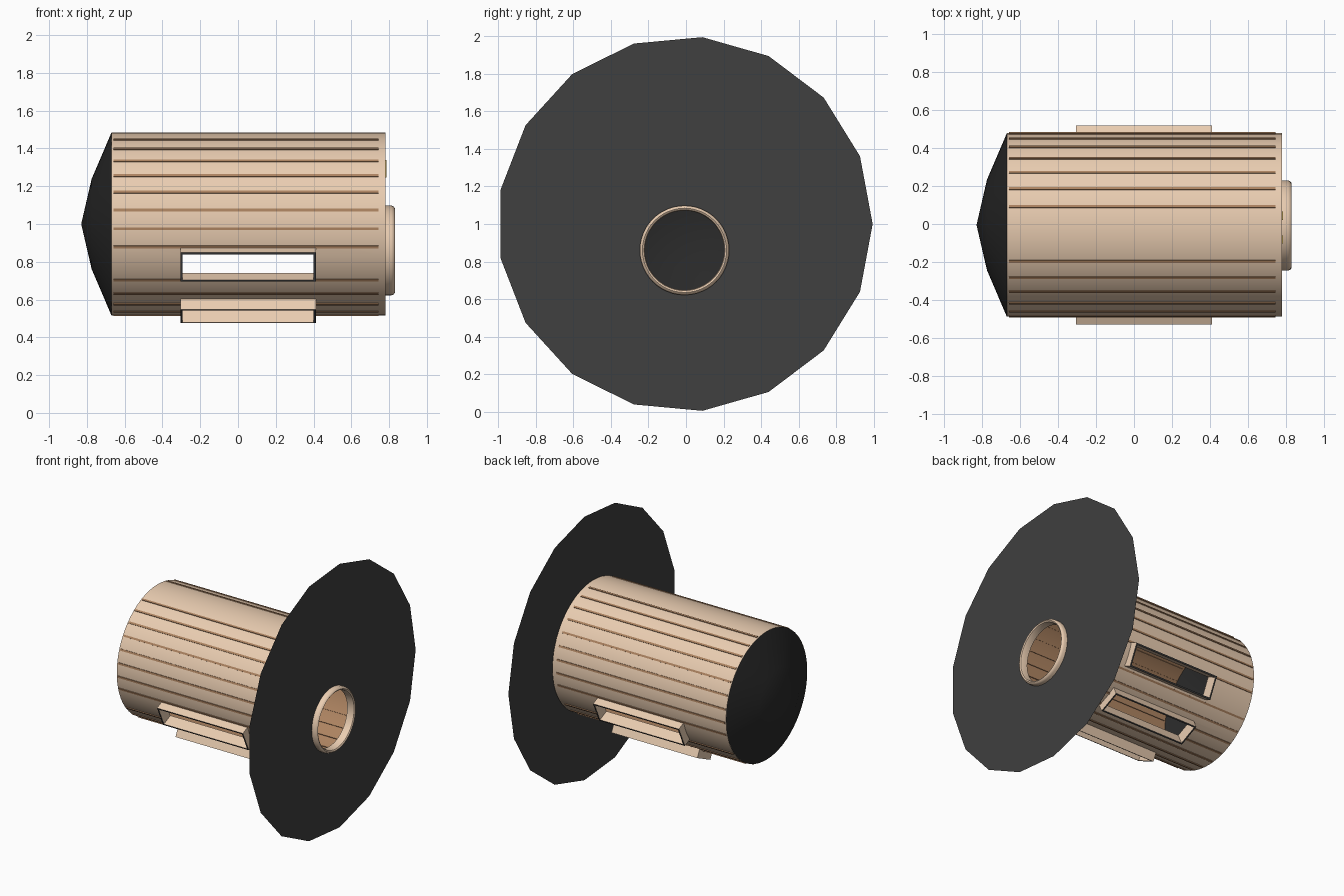
import bpy, bmesh
from math import sin, cos, pi, radians
from mathutils import Matrix, Vector

if "Cube" in bpy.data.objects:
    bpy.data.objects.remove(bpy.data.objects["Cube"])

CY, CZ = -0.005, 1.0          # barrel axis
HY, HZ = -0.008, 0.86         # entrance hole centre


def mat(name, rgb):
    m = bpy.data.materials.new(name)
    m.diffuse_color = (*rgb, 1)
    m.use_nodes = True
    m.node_tree.nodes["Principled BSDF"].inputs["Base Color"].default_value = m.diffuse_color
    return m


PEACH = mat("light_wood", (0.82, 0.61, 0.44))
BROWN = mat("brown_wood", (0.42, 0.23, 0.12))
DARK = mat("dark_grey", (0.05, 0.05, 0.05))
BLACK = mat("black", (0.022, 0.022, 0.022))
GOLD = mat("brass", (0.65, 0.47, 0.12))


def finish(name, bm, mats, smooth=False, recalc=True):
    if recalc:
        bmesh.ops.recalc_face_normals(bm, faces=bm.faces)
    me = bpy.data.meshes.new(name)
    bm.to_mesh(me)
    bm.free()
    for m in mats:
        me.materials.append(m)
    ob = bpy.data.objects.new(name, me)
    bpy.context.collection.objects.link(ob)
    if smooth:
        bpy.ops.object.select_all(action='DESELECT')
        ob.select_set(True)
        bpy.context.view_layer.objects.active = ob
        bpy.ops.object.shade_smooth_by_angle(angle=radians(35))
    return ob


def revolve(name, profile, n, cy, cz, mats, closed=True, inner_r=None):
    """Spin (x, r) points round an x-parallel axis."""
    bm = bmesh.new()
    rings = []
    for x, r in profile:
        if r == 0:
            rings.append([bm.verts.new((x, cy, cz))] * n)
        else:
            rings.append([bm.verts.new((x, cy + r * sin(2 * pi * i / n), cz + r * cos(2 * pi * i / n)))
                          for i in range(n)])
    count = len(rings) if closed else len(rings) - 1
    for k in range(count):
        k2 = (k + 1) % len(rings)
        for i in range(n):
            j = (i + 1) % n
            vs = list(dict.fromkeys([rings[k][i], rings[k][j], rings[k2][j], rings[k2][i]]))
            f = bm.faces.new(vs)
            if inner_r and profile[k][1] <= inner_r and profile[k2][1] <= inner_r:
                f.material_index = 1
    return finish(name, bm, mats, True)


def holed_plate(name, x, radius, n, hole, material):
    """Flat polygon facing +x with the round entrance hole in it."""
    bm = bmesh.new()
    edges = []
    for r, m, cy, cz in ((radius, n, CY, CZ), (hole, 48, HY, HZ)):
        vs = [bm.verts.new((x, cy + r * cos(2 * pi * i / m), cz + r * sin(2 * pi * i / m))) for i in range(m)]
        edges += [bm.edges.new((vs[i], vs[(i + 1) % m])) for i in range(m)]
    bmesh.ops.triangle_fill(bm, use_beauty=True, edges=edges, normal=(1, 0, 0))
    for f in bm.faces:
        f.normal_update()
        if f.normal.x < 0:
            f.normal_flip()
    return finish(name, bm, [material], recalc=False)


def around(angle):
    """Frame whose z points outwards from the barrel axis, angle from the top."""
    return Matrix.Translation((0, CY, CZ)) @ Matrix.Rotation(-angle, 4, 'X')


def add_box(bm, lo, hi, m=Matrix()):
    lo, hi = Vector(lo), Vector(hi)
    t = m @ Matrix.Translation((lo + hi) / 2) @ Matrix.Diagonal((*(hi - lo), 1))
    bmesh.ops.create_cube(bm, size=1, matrix=t)


# barrel wall, light outside and brown inside
barrel = revolve("barrel_wall", [(-0.67, 0.484), (0.78, 0.484), (0.78, 0.465), (-0.67, 0.465)],
                 62, CY, CZ, [PEACH, BROWN], inner_r=0.47)

# thin brown strips between the planks
bm = bmesh.new()
for k in range(-15, 16):
    if k in (0, -1, 10, -10):
        continue
    add_box(bm, (-0.66, -0.007, 0.458), (0.745, 0.007, 0.489), around(2 * pi * k / 31))
strips = finish("plank_strips", bm, [BROWN])

# window openings cut through wall and strips
X0, X1, W, T = -0.305, 0.412, 0.085, 0.011
ANGLES = [radians(s * a) for a in (115, 155) for s in (-1, 1)]
bm = bmesh.new()
for a in ANGLES:
    add_box(bm, (X0 + 0.004, -W + 0.004, 0.38), (X1 - 0.004, W - 0.004, 0.6), around(a))
cutter = finish("window_cutter", bm, [])
cutter.hide_render = True
for ob in (barrel, strips):
    mod = ob.modifiers.new("windows", 'BOOLEAN')
    mod.operation = 'DIFFERENCE'
    mod.solver = 'EXACT'
    mod.object = cutter
    dg = bpy.context.evaluated_depsgraph_get()
    me = bpy.data.meshes.new_from_object(ob.evaluated_get(dg))
    ob.modifiers.clear()
    ob.data = me
bpy.data.objects.remove(cutter)

# projecting window frames with dark rims
for n, a in enumerate(ANGLES):
    bm = bmesh.new()
    m = around(a)

    def loop(inset, z):
        pts = ((X0 + inset, -W + inset), (X1 - inset, -W + inset),
               (X1 - inset, W - inset), (X0 + inset, W - inset))
        return [bm.verts.new(m @ Vector((x, y, z))) for x, y in pts]

    loops = [loop(0, 0.455), loop(0, 0.54), loop(T, 0.54), loop(T, 0.455)]
    for k in range(4):
        p, q = loops[k], loops[(k + 1) % 4]
        for i in range(4):
            j = (i + 1) % 4
            f = bm.faces.new((p[i], p[j], q[j], q[i]))
            f.material_index = 1 if k == 1 else 0
    finish(f"window_frame_{n + 1}", bm, [PEACH, DARK])

# dark domed back
revolve("back_dome", [(-0.67, 0.484), (-0.775, 0.238), (-0.83, 0)], 32, CY, CZ, [BLACK], closed=False)

# front board and the large 17-sided disc before it
holed_plate("front_board", 0.775, 0.475, 62, 0.225, PEACH)
holed_plate("front_disc", 0.788, 0.9985, 17, 0.225, DARK)

# rounded entrance ring
revolve("entrance_ring", [(0.77, 0.238), (0.812, 0.238), (0.824, 0.233), (0.83, 0.224),
                          (0.824, 0.215), (0.812, 0.211), (0.77, 0.211)], 48, HY, HZ, [PEACH])

# brass hinges on the front board
for n, y in enumerate((0.043, -0.082)):
    bm = bmesh.new()
    add_box(bm, (0.77, y - 0.022, 1.245), (0.785, y + 0.022, 1.34))
    finish(f"hinge_{n + 1}", bm, [GOLD])
